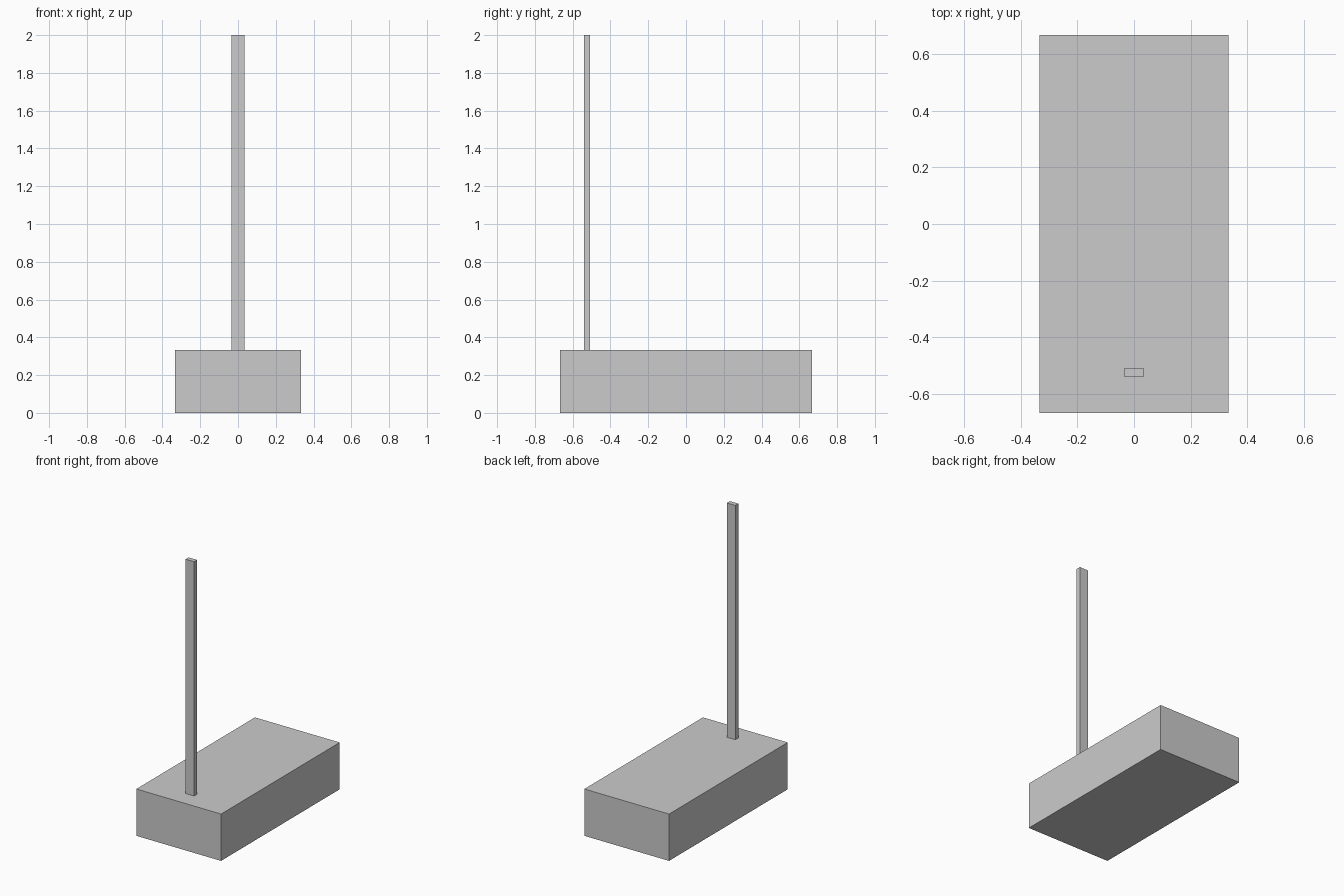
import bpy

if "Cube" in bpy.data.objects:
    bpy.data.objects.remove(bpy.data.objects["Cube"])


def box(name, size, centre):
    """Add a flat-faced box with real dimensions."""
    bpy.ops.mesh.primitive_cube_add(size=1, location=centre)
    obj = bpy.context.object
    obj.name = name
    obj.scale = size
    bpy.ops.object.transform_apply(location=False, rotation=False, scale=True)
    return obj


BASE_H = 0.3333
TOTAL_H = 2.0

# Heavy block base
box("base", (0.6667, 1.3333, BASE_H), (0, 0, BASE_H / 2))

# Thin upright post near the front edge, standing on the base
post_h = TOTAL_H - BASE_H
box("post", (0.0667, 0.0333, post_h), (0, -0.524, BASE_H + post_h / 2))
